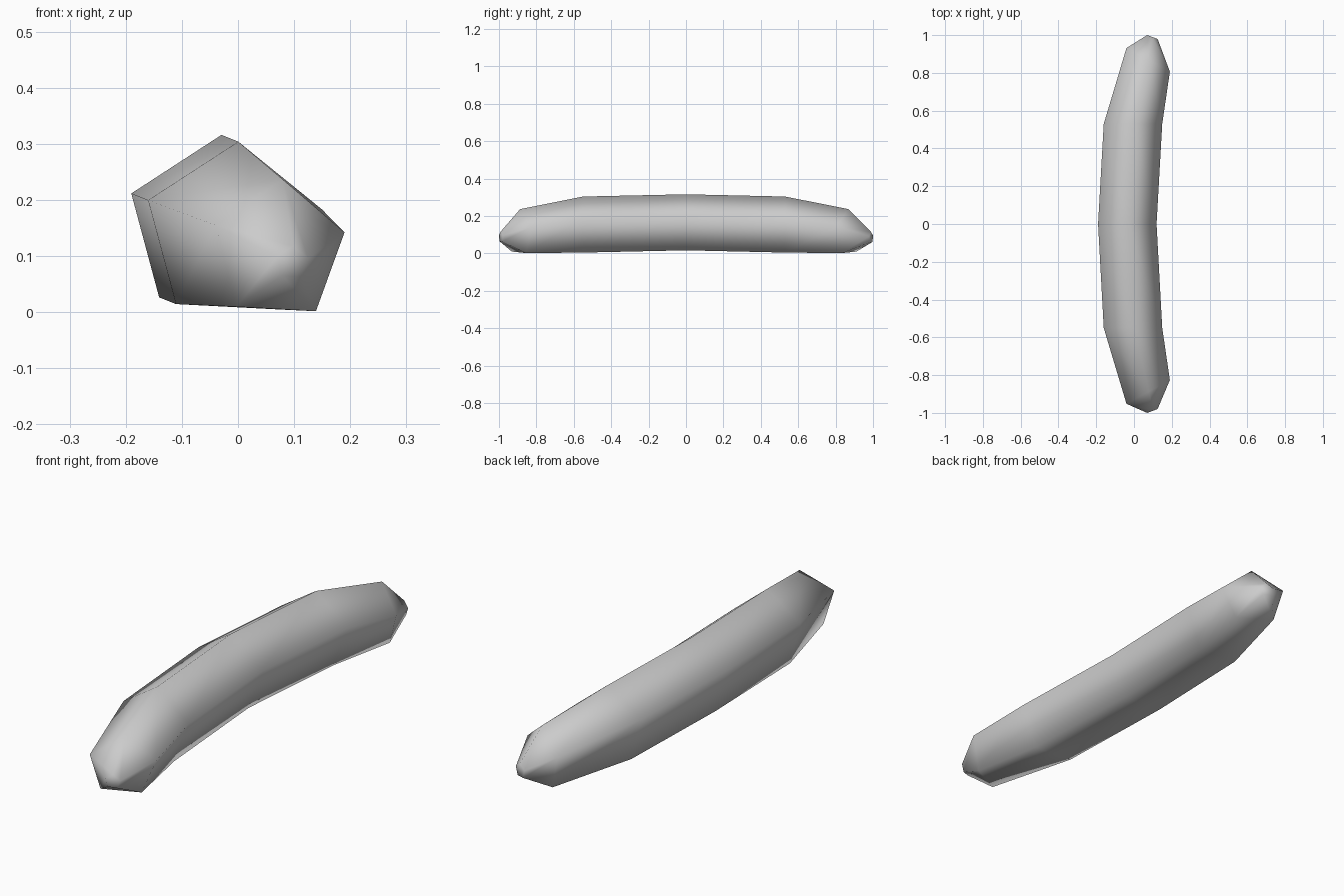
import bpy, bmesh, math

cube = bpy.data.objects.get("Cube")
if cube:
    bpy.data.objects.remove(cube)

SIDES = 5
TURN = math.radians(87)

# Rings along the bent body: centre (x, y, z), half width, half height, lean in y
RINGS = [
    ((0.097, -0.99, 0.088), 0.029, 0.030, 0.011),
    ((0.073, -0.89, 0.109), 0.121, 0.128, 0.066),
    ((-0.008, -0.55, 0.141), 0.163, 0.163, 0.0),
    ((-0.038, 0.00, 0.153), 0.163, 0.163, 0.0),
    ((-0.008, 0.53, 0.141), 0.163, 0.163, 0.0),
    ((0.073, 0.87, 0.109), 0.121, 0.128, 0.066),
    ((0.097, 0.99, 0.084), 0.029, 0.030, 0.011),
]


def make_material(name, color):
    mat = bpy.data.materials.new(name)
    mat.use_nodes = True
    mat.diffuse_color = color
    mat.node_tree.nodes["Principled BSDF"].inputs["Base Color"].default_value = color
    return mat


def add_ring(bm, centre, width, height, lean):
    x, y, z = centre
    side = 1 if y > 0 else -1
    ring = []
    for i in range(SIDES):
        a = TURN + i * math.tau / SIDES
        ring.append(bm.verts.new((x + width * math.cos(a),
                                  y - side * lean * math.cos(a),
                                  z + height * math.sin(a))))
    return ring


# Five-sided curved body, tapered to small blunt caps
bm = bmesh.new()
rings = [add_ring(bm, *r) for r in RINGS]
for a, b in zip(rings, rings[1:]):
    for i in range(SIDES):
        j = (i + 1) % SIDES
        bm.faces.new((a[i], a[j], b[j], b[i]))
bm.faces.new(rings[0])
bm.faces.new(rings[-1])
bmesh.ops.recalc_face_normals(bm, faces=bm.faces)
for f in bm.faces:
    f.smooth = True

mesh = bpy.data.meshes.new("curved_body")
bm.to_mesh(mesh)
bm.free()
mesh.materials.append(make_material("light grey", (0.6, 0.6, 0.6, 1.0)))
body = bpy.data.objects.new("curved_body", mesh)
bpy.context.collection.objects.link(body)
